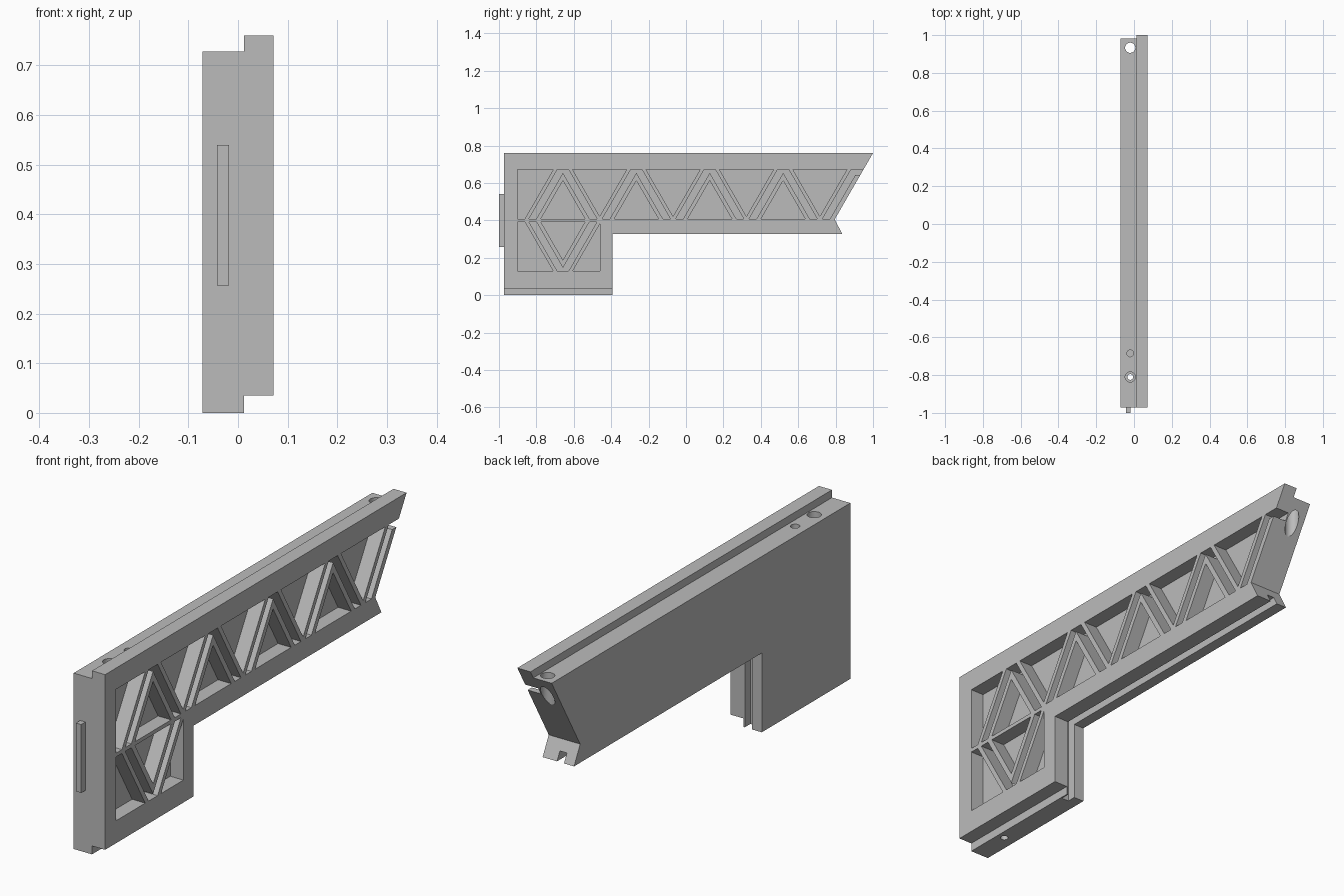
import bpy, bmesh
from mathutils import Matrix

if "Cube" in bpy.data.objects:
    bpy.data.objects.remove(bpy.data.objects["Cube"], do_unlink=True)

grey = bpy.data.materials.new("plain_grey")
grey.use_nodes = True
grey.diffuse_color = (0.5, 0.5, 0.5, 1)
grey.node_tree.nodes["Principled BSDF"].inputs["Base Color"].default_value = (0.5, 0.5, 0.5, 1)

SLOPE = 3 ** 0.5          # every diagonal leans at 60 degrees
SPLIT = 0.012             # where the lattice frame meets the solid panel
HALF = 0.072              # half of the total thickness
FRONT = -0.972
CORNER, UNDERSIDE = -0.393, 0.328


def prism(bm, outline, x0, x1):
    """Extrude a (y, z) outline from x0 to x1."""
    face = bm.faces.new([bm.verts.new((x0, y, z)) for y, z in outline])
    out = bmesh.ops.extrude_face_region(bm, geom=[face])
    moved = [v for v in out["geom"] if isinstance(v, bmesh.types.BMVert)]
    bmesh.ops.translate(bm, verts=moved, vec=(x1 - x0, 0, 0))


def drill(bm, y, radius, z0, z1):
    """Upright cylinder on the panel's hole line."""
    bmesh.ops.create_cone(bm, cap_ends=True, segments=40, radius1=radius, radius2=radius,
                          depth=z1 - z0, matrix=Matrix.Translation((-0.02, y, (z0 + z1) / 2)))


def finish(name, bm):
    bmesh.ops.recalc_face_normals(bm, faces=bm.faces[:])
    mesh = bpy.data.meshes.new(name)
    bm.to_mesh(mesh)
    bm.free()
    mesh.materials.append(grey)
    obj = bpy.data.objects.new(name, mesh)
    bpy.context.collection.objects.link(obj)
    return obj


def cut(target, bm):
    """Subtract the cutter mesh and discard it."""
    cutter = finish("cutter", bm)
    cutter.hide_render = True
    mod = target.modifiers.new("cut", "BOOLEAN")
    mod.operation, mod.solver, mod.object = "DIFFERENCE", "EXACT", cutter
    bpy.ops.object.select_all(action="DESELECT")
    bpy.context.view_layer.objects.active = target
    target.select_set(True)
    bpy.ops.object.modifier_apply(modifier=mod.name)
    bpy.data.objects.remove(cutter, do_unlink=True)


def slab(name, x0, x1, bottom, top):
    """Bracket outline with the slanted, notched far end."""
    bm = bmesh.new()
    prism(bm, [(FRONT, bottom), (CORNER, bottom), (CORNER, UNDERSIDE), (0.835, UNDERSIDE),
               (0.795, 0.405), (1 - (0.76 - top) / SLOPE, top), (FRONT, top)], x0, x1)
    return finish(name, bm)


# Lattice frame: open pockets between nested triangular ribs
frame = slab("lattice_frame", SPLIT, HALF, 0.035, 0.76)
pockets = bmesh.new()
HEIGHT, PITCH, FIRST = 0.264, 0.3925, -0.658
A, B, C, D = 0.204, 0.182, 0.142, 0.118     # half widths of rib edges at the base
LEFT = -0.90


def half(width, h):
    return width - h / SLOPE


def pocket(points, base, sign):
    prism(pockets, [(y, base + sign * h) for y, h in points], SPLIT - 0.03, HALF + 0.03)


def triangle_cell(centre, base, sign):
    a, b = half(B, HEIGHT), C * SLOPE
    pocket([(centre - B, 0), (centre - a, HEIGHT), (centre + a, HEIGHT), (centre + B, 0),
            (centre + C, 0), (centre, b), (centre - C, 0)], base, sign)
    pocket([(centre - D, 0), (centre, D * SLOPE), (centre + D, 0)], base, sign)


UP, DOWN = (0.408, 1), (0.392, -1)
top_a = half(A, HEIGHT)
for i in range(4):
    y = FIRST + i * PITCH
    triangle_cell(y, *UP)
    pocket([(y + top_a, HEIGHT), (y + PITCH - top_a, HEIGHT),
            (y + PITCH / 2, (A - PITCH / 2) * SLOPE)], *UP)
triangle_cell(FIRST, *DOWN)
for side in (UP, DOWN):
    pocket([(LEFT, 0), (FIRST - A, 0), (FIRST - top_a, HEIGHT), (LEFT, HEIGHT)], *side)
right = -0.46
pocket([(FIRST + top_a, HEIGHT), (right, HEIGHT),
        (right, (A - (right - FIRST)) * SLOPE)], *DOWN)

# Last slot runs out through the slanted end
last, shelf = FIRST + 4 * PITCH, 0.235
pocket([(last - B, 0), (last - half(B, HEIGHT), HEIGHT), (1.1, HEIGHT), (1.1, shelf),
        (last - half(C, shelf), shelf), (last - C, 0)], *UP)
cut(frame, pockets)

# Solid panel with a groove along the inner corner and upright holes
panel = slab("solid_panel", -HALF, SPLIT, 0, 0.728)
groove = bmesh.new()
deep = 0.036
prism(groove, [(CORNER - deep, -0.1), (CORNER - deep, UNDERSIDE + deep), (1.1, UNDERSIDE + deep),
               (1.1, 0.2), (-0.2, 0.2), (-0.2, -0.1)], -0.026, 0.006)
cut(panel, groove)
for y, radius, low in ((0.933, 0.027, 0.5), (-0.685, 0.018, 0.62),
                       (-0.81, 0.027, 0.62), (-0.81, 0.015, -0.1)):
    holes = bmesh.new()
    drill(holes, y, radius, low, 0.8)
    cut(panel, holes)
bpy.ops.object.shade_smooth_by_angle()

# Locating tongue on the front edge
tongue = bmesh.new()
prism(tongue, [(-1, 0.257), (FRONT, 0.257), (FRONT, 0.54), (-1, 0.54)], -0.042, -0.018)
finish("front_tongue", tongue)
